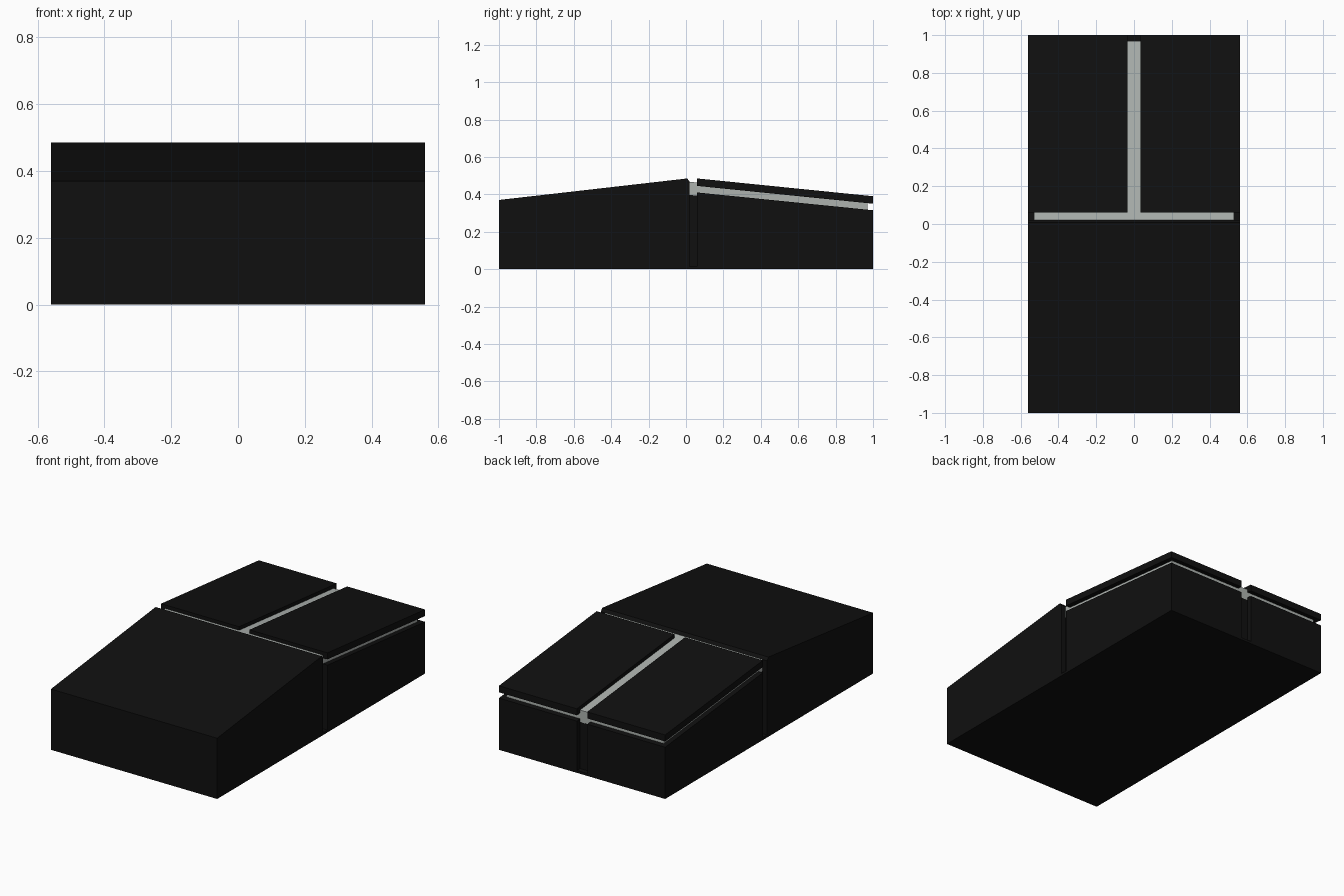
import bpy, bmesh

if "Cube" in bpy.data.objects:
    bpy.data.objects.remove(bpy.data.objects["Cube"])


def material(name, color):
    m = bpy.data.materials.new(name)
    m.diffuse_color = color
    m.use_nodes = True
    m.node_tree.nodes["Principled BSDF"].inputs["Base Color"].default_value = m.diffuse_color
    return m


black = material("black_plastic", (0.005, 0.005, 0.005, 1))
grey = material("grey_trim", (0.42, 0.45, 0.43, 1))


def extrude_profile(name, profile, x0, x1, mat):
    """Extrude a (y, z) side profile from x0 to x1."""
    bm = bmesh.new()
    face = bm.faces.new([bm.verts.new((x0, y, z)) for y, z in profile])
    ext = bmesh.ops.extrude_face_region(bm, geom=[face])["geom"]
    verts = [v for v in ext if isinstance(v, bmesh.types.BMVert)]
    bmesh.ops.translate(bm, verts=verts, vec=(x1 - x0, 0, 0))
    bmesh.ops.recalc_face_normals(bm, faces=bm.faces)
    mesh = bpy.data.meshes.new(name)
    bm.to_mesh(mesh)
    bm.free()
    mesh.materials.append(mat)
    obj = bpy.data.objects.new(name, mesh)
    bpy.context.collection.objects.link(obj)
    return obj


W, INSET = 0.56, 0.03      # half width, depth of the seams
SLOT = 0.035               # half width of the centre slot
Y0, Y1 = 0.06, 1.0         # span of the button half


def top(y, drop=0.0):
    """Height of the sloping button surface, lowered by drop."""
    return 0.485 - (y - Y0) * 0.095 / (Y1 - Y0) - drop


def slab(y0, y1, upper, lower):
    """Sloping layer between two depths under the button surface."""
    return [(y0, top(y0, lower)), (y1, top(y1, lower)),
            (y1, top(y1, upper)), (y0, top(y0, upper))]


# Palm rest with a small chamfer at the seam
extrude_profile("palm_rest", [(-1, 0), (0.02, 0), (0.02, 0.467),
                              (0.007, 0.485), (-1, 0.37)], -W, W, black)

# Recessed inner body seen at the bottom of the seams
extrude_profile("inner_body", [(0.02, 0), (Y1 - INSET, 0),
                               (Y1 - INSET, top(Y1 - INSET, 0.092)),
                               (0.02, top(0.02, 0.092))],
                -W + INSET, W - INSET, black)

# Thin base closing the underside
extrude_profile("base_plate", [(0.02, 0), (Y1, 0), (Y1, 0.015),
                               (0.02, 0.015)], -W, W, black)

# Grey light layer between the body and the buttons
extrude_profile("trim_layer", slab(0.02, Y1 - INSET, 0.022, 0.095),
                -W + INSET, W - INSET, grey)

# Lower shells and buttons on each side of the slot
for side, s in (("left", -1), ("right", 1)):
    extrude_profile(side + "_lower_shell",
                    [(Y0, 0), (Y1, 0), (Y1, top(Y1, 0.075)),
                     (Y0, top(Y0, 0.075))], s * SLOT, s * W, black)
    extrude_profile(side + "_button", slab(Y0, Y1, 0, 0.04),
                    s * SLOT, s * W, black)
